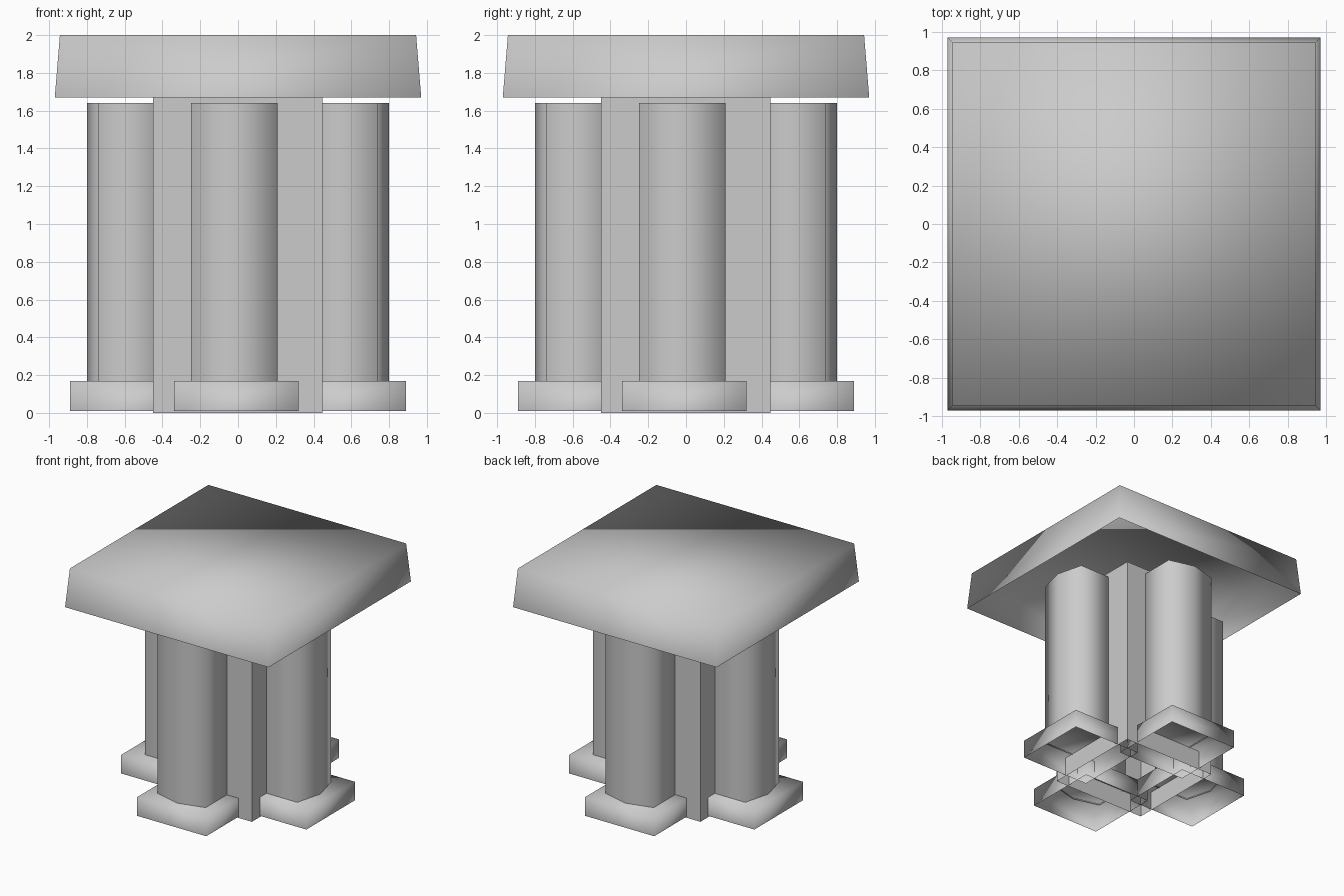
import bpy
import bmesh
import math
from mathutils import Matrix

default_cube = bpy.data.objects.get("Cube")
if default_cube:
    bpy.data.objects.remove(default_cube, do_unlink=True)

stone = bpy.data.materials.new("light_grey_stone")
stone.use_nodes = True
colour = (0.6, 0.6, 0.6, 1)
stone.diffuse_color = colour
stone.node_tree.nodes["Principled BSDF"].inputs["Base Color"].default_value = colour


def rect(x0, x1, y0, y1):
    return [(x0, y0), (x1, y0), (x1, y1), (x0, y1)]


def shell(name, lower, upper, z0, z1, smooth=None, turn=0):
    """Loft two matching outlines into an open-bottomed shell with a closed top."""
    bm = bmesh.new()
    low = [bm.verts.new((x, y, z0)) for x, y in lower]
    high = [bm.verts.new((x, y, z1)) for x, y in upper]
    n = len(low)
    for i in range(n):
        j = (i + 1) % n
        bm.faces.new((low[i], low[j], high[j], high[i]))
    bm.faces.new(high)
    bm.transform(Matrix.Rotation(turn, 4, "Z"))
    mesh = bpy.data.meshes.new(name)
    bm.to_mesh(mesh)
    bm.free()
    mesh.materials.append(stone)
    obj = bpy.data.objects.new(name, mesh)
    bpy.context.collection.objects.link(obj)
    if smooth:
        bpy.ops.object.select_all(action="DESELECT")
        obj.select_set(True)
        bpy.context.view_layer.objects.active = obj
        bpy.ops.object.shade_smooth_by_angle(angle=math.radians(smooth))
    return obj


# Square central pier
core = rect(-0.45, 0.447, -0.45, 0.447)
shell("central_pier", core, core, 0, 1.68)

# Slab on top, flaring slightly towards its lower edge
shell("top_slab", rect(-0.97, 0.97, -0.97, 0.97),
      rect(-0.943, 0.943, -0.943, 0.943), 1.67, 2, smooth=120)

# Shallow-pointed half column and plinth on each side of the pier
column = [(-0.25, -0.74), (-0.02, -0.8), (0.21, -0.74),
          (0.21, -0.4), (-0.02, -0.34), (-0.25, -0.4)]
plinth = rect(-0.34, 0.32, -0.89, -0.23)
for k, side in enumerate(("front", "left", "back", "right")):
    turn = k * math.pi / 2
    shell(side + "_column", column, column, 0.16, 1.64, smooth=80, turn=turn)
    shell(side + "_plinth", plinth, plinth, 0.01, 0.17, smooth=120, turn=turn)
